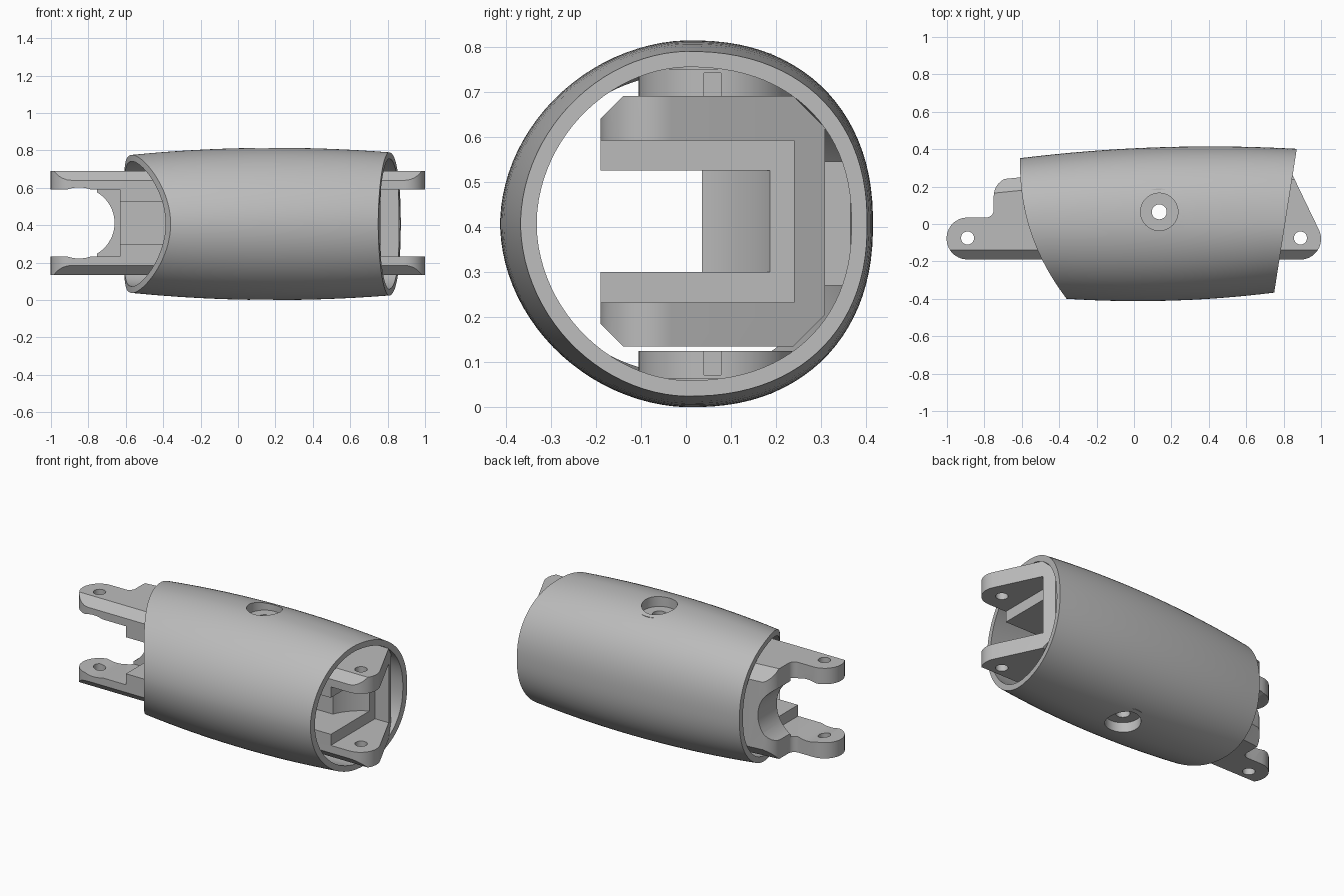
import bpy, bmesh, math
from mathutils import Matrix

if "Cube" in bpy.data.objects:
    bpy.data.objects.remove(bpy.data.objects["Cube"])

ZC = 0.407                      # height of the barrel axis
BOLT = (0.135, 0.065)           # bolt hole position in plan

grey = bpy.data.materials.new("light grey")
grey.diffuse_color = (0.5, 0.5, 0.5, 1)
grey.use_nodes = True
grey.node_tree.nodes["Principled BSDF"].inputs["Base Color"].default_value = grey.diffuse_color


def make(name, bm):
    bmesh.ops.recalc_face_normals(bm, faces=bm.faces)
    me = bpy.data.meshes.new(name)
    bm.to_mesh(me)
    bm.free()
    me.materials.append(grey)
    ob = bpy.data.objects.new(name, me)
    bpy.context.collection.objects.link(ob)
    return ob


def loft(name, rings, closed=False):
    """Skin a list of equal-length point rings; cap the ends or join them up."""
    bm = bmesh.new()
    vs = [[bm.verts.new(p) for p in r] for r in rings]
    n, m = len(rings[0]), len(rings)
    for i in range(m if closed else m - 1):
        a, b = vs[i], vs[(i + 1) % m]
        for j in range(n):
            k = (j + 1) % n
            bm.faces.new((a[j], a[k], b[k], b[j]))
    if not closed:
        bm.faces.new(vs[0])
        bm.faces.new(vs[-1])
    return make(name, bm)


def box(name, x, y, z):
    return loft(name, [[(x[0], y[0], h), (x[1], y[0], h), (x[1], y[1], h), (x[0], y[1], h)] for h in z])


def cyl(name, c, r, a, b, axis='Z', n=64):
    """Cylinder from a to b along Z (c = x, y) or Y (c = x, z)."""
    rings = []
    for h in (a, b):
        ring = []
        for i in range(n):
            t = 2 * math.pi * i / n
            u, v = c[0] + r * math.cos(t), c[1] + r * math.sin(t)
            ring.append((u, v, h) if axis == 'Z' else (u, h, v))
        rings.append(ring)
    return loft(name, rings)


def boolean(ob, cutter, op='DIFFERENCE', keep=False):
    mod = ob.modifiers.new("cut", 'BOOLEAN')
    mod.object, mod.operation, mod.solver = cutter, op, 'EXACT'
    dg = bpy.context.evaluated_depsgraph_get()
    me = bpy.data.meshes.new_from_object(ob.evaluated_get(dg))
    ob.modifiers.clear()
    ob.data = me
    if not keep:
        bpy.data.objects.remove(cutter)


def interp(x, pts):
    """Smooth quadratic through three (x, value) points."""
    (a, fa), (b, fb), (c, fc) = pts
    return (fa * (x - b) * (x - c) / ((a - b) * (a - c)) + fb * (x - a) * (x - c) / ((b - a) * (b - c))
            + fc * (x - a) * (x - b) / ((c - a) * (c - b)))


# Barrel shell: bulging tube with a curved cut on the left, slanted on the right
def section(x, t, inset):
    back = interp(x, ((-0.61, 0.352), (0.4, 0.415), (0.87, 0.402))) - inset
    front = interp(x, ((-0.36, -0.40), (0.1, -0.412), (0.75, -0.367))) + inset
    half = interp(x, ((-0.58, 0.368), (0.15, 0.407), (0.83, 0.381))) - inset
    c, s = math.cos(t), math.sin(t)
    p = 2 / 2.25 if c > 0 else 2 / 1.93
    mid = 0.01
    wide = back - mid if c > 0 else mid - front
    return mid + math.copysign(wide * abs(c) ** p, c), ZC + math.copysign(half * abs(s) ** p, s)


def shell_point(f, t, inset):
    x = 0.0
    for _ in range(12):
        y, z = section(x, t, inset)
        left = -0.61 + 0.25 * max(0, (0.35 - y) / 0.75) ** 2.27
        right = 0.87 - (0.40 - y) * 0.157
        x = left + (right - left) * f
    y, z = section(x, t, inset)
    return (x, y, z)


N, M = 96, 16
angles = [2 * math.pi * (i + 0.5) / N for i in range(N)]
rings = [[shell_point(i / M, t, 0) for t in angles] for i in range(M + 1)]
rings += [[shell_point(i / M, t, 0.035) for t in angles] for i in range(M, -1, -1)]
shell = loft("barrel_shell", rings, closed=True)

# Bolt bosses inside the top and bottom of the shell, with counterbore and slot
parts = [shell]
for side, s in (("top", 1), ("bottom", -1)):
    def h(d):
        return ZC + s * d
    boss = cyl(side + "_boss", BOLT, 0.17, h(0.282), h(0.343))
    boolean(boss, cyl("collar", BOLT, 0.125, h(0.33), h(0.378)), 'UNION')
    bore = cyl("counterbore", BOLT, 0.1, h(0.345), h(0.6))
    boolean(shell, bore, keep=True)
    boolean(boss, bore)
    boolean(boss, cyl("bolt_hole", BOLT, 0.04, h(0.2), h(0.6), n=32))
    boolean(boss, box("slot", (0.2, 0.4), (0.04, 0.078), sorted((h(0.25), h(0.335)))))
    parts.append(boss)

# Inner bracket: plan outline with rounded ears at both ends
def arc(cx, cy, r, a, b, n=14):
    return [(cx + r * math.cos(math.radians(a + (b - a) * i / n)),
             cy + r * math.sin(math.radians(a + (b - a) * i / n))) for i in range(n + 1)]


plan = arc(0.89, -0.08, 0.11, -90, 25)
plan += [(0.815, 0.33), (-0.3, 0.33), (-0.62, 0.26)]
plan += arc(-0.65, 0.15, 0.10, 95, 180, 8)
plan += arc(-0.79, 0.075, 0.04, 0, -90, 6)
plan += arc(-0.89, -0.0775, 0.1125, 90, 270)
bracket = loft("clevis_bracket", [[(x, y, z) for x, y in plan] for z in (0.135, 0.69)])

# Chamfer all long edges by intersecting with a bevelled bar
stations = []
for x, b in ((-1.1, 0.20), (-0.6, 0.25), (-0.2, 0.308), (1.1, 0.308)):
    stations.append([(x, -0.19, 0.185), (x, -0.14, 0.135), (x, b - 0.07, 0.135), (x, b, 0.205),
                     (x, b, 0.62), (x, b - 0.07, 0.69), (x, -0.14, 0.69), (x, -0.19, 0.64)])
boolean(bracket, loft("bevelled_bar", stations), 'INTERSECT')

# Front channel, fork pockets and rounded clearances
boolean(bracket, box("channel", (-1.2, 1.2), (-0.5, 0.035), (0.30, 0.525)))
boolean(bracket, box("right_pocket", (0.765, 1.2), (-0.5, 0.24), (0.232, 0.592)))
boolean(bracket, cyl("right_clearance", (0.89, -0.075), 0.29, 0.30, 0.525))
boolean(bracket, box("left_pocket", (-1.2, -0.63), (-0.5, 0.06), (0.232, 0.592)))
boolean(bracket, cyl("left_clearance", (-0.85, 0.412), 0.19, -0.6, 0.6, 'Y'))
for x, y, r in ((-0.89, -0.075, 0.035), (0.89, -0.075, 0.035), (*BOLT, 0.04)):
    boolean(bracket, cyl("pin_hole", (x, y), r, 0, 1, n=32))
parts.append(bracket)

# Rear pad joining the bracket to the shell
parts.append(box("rear_pad", (-0.25, 0.6), (0.30, 0.365), (0.27, 0.545)))

# Smooth shading with sharp edges kept
for ob in parts:
    bpy.ops.object.select_all(action='DESELECT')
    ob.select_set(True)
    bpy.context.view_layer.objects.active = ob
    bpy.ops.object.shade_smooth_by_angle(angle=math.radians(30))
